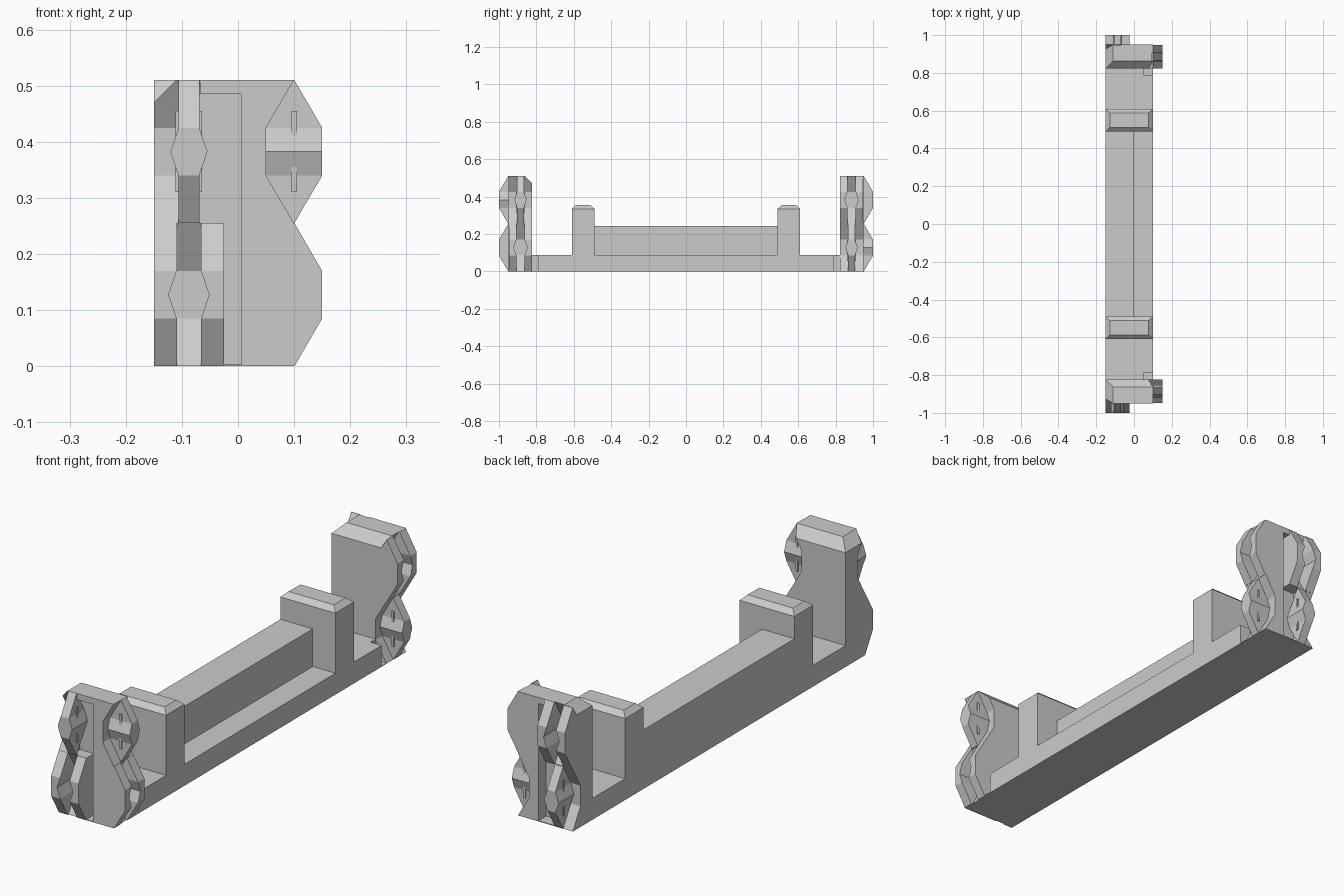
import bpy
import bmesh

if "Cube" in bpy.data.objects:
    bpy.data.objects.remove(bpy.data.objects["Cube"], do_unlink=True)

GREY = (0.6, 0.6, 0.6, 1)
stone = bpy.data.materials.new("stone_grey")
stone.use_nodes = True
stone.diffuse_color = GREY
stone.node_tree.nodes["Principled BSDF"].inputs["Base Color"].default_value = GREY


def loft(name, rows, place=lambda a, b, z: (a, b, z)):
    """Stack rectangles (z, a0, a1, b0, b1) into a closed solid."""
    bm = bmesh.new()
    rings = []
    for z, a0, a1, b0, b1 in rows:
        corners = ((a0, b0), (a1, b0), (a1, b1), (a0, b1))
        rings.append([bm.verts.new(place(a, b, z)) for a, b in corners])
    bm.faces.new(rings[0])
    bm.faces.new(rings[-1])
    for low, high in zip(rings, rings[1:]):
        for i in range(4):
            j = (i + 1) % 4
            bm.faces.new((low[i], low[j], high[j], high[i]))
    bmesh.ops.recalc_face_normals(bm, faces=bm.faces)
    mesh = bpy.data.meshes.new(name)
    bm.to_mesh(mesh)
    bm.free()
    mesh.materials.append(stone)
    obj = bpy.data.objects.new(name, mesh)
    bpy.context.collection.objects.link(obj)
    return obj


def box(name, x0, x1, y0, y1, z0, z1):
    return loft(name, [(z0, x0, x1, y0, y1), (z1, x0, x1, y0, y1)])


def combine(target, tool, operation):
    """Boolean the tool into the target, then discard the tool."""
    tool.hide_render = True
    mod = target.modifiers.new("boolean", 'BOOLEAN')
    mod.operation = operation
    mod.solver = 'EXACT'
    mod.object = tool
    bpy.context.view_layer.objects.active = target
    bpy.ops.object.modifier_apply(modifier=mod.name)
    bpy.data.objects.remove(tool, do_unlink=True)


# Lobe measurements
HALF, FLAT, DEPTH = 0.1275, 0.0425, 0.05
CHEEK, TONGUE, BULGE = 0.0624, 0.0185, 0.033


def lobe(name, mid, place, a0, a1):
    """Hexagonal prism, pointed at top and bottom."""
    rows = [(-HALF, 0.0005), (-FLAT, DEPTH), (FLAT, DEPTH), (HALF, 0.0005)]
    return loft(name, [(mid + z, a0, a1, -d, d) for z, d in rows], place)


def tongue(name, mid, place, grow=0.0):
    """Thin hexagonal plate with a ridge across both sides."""
    rows = [(-HALF, 0.0005, TONGUE), (-FLAT, DEPTH, TONGUE), (0, DEPTH, BULGE),
            (FLAT, DEPTH, TONGUE), (HALF, 0.0005, TONGUE)]
    return loft(name, [(mid + z, -w - grow, w + grow, -d - grow, d + grow)
                       for z, d, w in rows], place)


def end_panel(label, s, male, female):
    """End panel with one tongue level and one socket level on two faces."""
    def on_end(a, d, z):
        return (-0.0875 + a, s * (0.95 + d), z)

    def on_side(a, d, z):
        return (0.10 + d, s * (0.885 + a), z)

    inner, outer = s * 0.8225, s * 0.95
    panel = loft(label + "_end_panel", [
        (0, -0.15, 0.10, inner, outer),
        (0.47, -0.15, 0.10, inner, outer),
        (0.51, -0.11, 0.10, inner + s * 0.04, outer)])

    # Socket cheeks
    for place in (on_end, on_side):
        combine(panel, lobe("cheeks", female, place, -CHEEK, CHEEK), 'UNION')
    # Socket slots
    for place in (on_end, on_side):
        combine(panel, tongue("slot", female, place, 0.003), 'DIFFERENCE')
    # Hollows around the tongues
    combine(panel, lobe("hollow", male, on_side, -0.08, 0.08), 'DIFFERENCE')
    combine(panel, lobe("hollow", male, on_end, -0.08, 0.02), 'DIFFERENCE')
    # Clearance grooves beside the end lobes
    for mid, left in ((male, -0.088), (female, -0.025)):
        y0, y1 = sorted((s * 0.90, s * 1.02))
        bottom = max(mid - HALF, 0.003)
        top = min(mid + HALF, 0.485)
        combine(panel, box("groove", left, 0.006, y0, y1, bottom, top), 'DIFFERENCE')

    # Tongues with a thin clip fin
    for face, place in (("end", on_end), ("side", on_side)):
        tongue(f"{label}_{face}_tongue", male, place)
        loft(f"{label}_{face}_clip", [(male + z, -0.0235, 0.0235, -0.005, 0.005)
                                      for z in (-0.072, 0.072)], place)


# Base with clearance notches
base = box("base", -0.15, 0.10, -0.8225, 0.8225, 0, 0.088)
for s in (-1, 1):
    y0, y1 = sorted((s * 0.79, s * 0.85))
    combine(base, box("notch", 0.05, 0.15, y0, y1, 0.003, 0.2), 'DIFFERENCE')

# Low wall
box("wall", -0.15, -0.003, -0.49, 0.49, 0.08, 0.243)

# Posts with bevelled caps
for label, s in (("front", -1), ("back", 1)):
    c = s * 0.55
    loft(label + "_post", [
        (0.08, -0.15, 0.10, c - 0.06, c + 0.06),
        (0.335, -0.15, 0.10, c - 0.06, c + 0.06),
        (0.355, -0.128, 0.078, c - 0.038, c + 0.038)])

# Interlocking ends, with lobes swapped from one end to the other
LOW, HIGH = 0.1275, 0.3825
end_panel("front", -1, HIGH, LOW)
end_panel("back", 1, LOW, HIGH)
